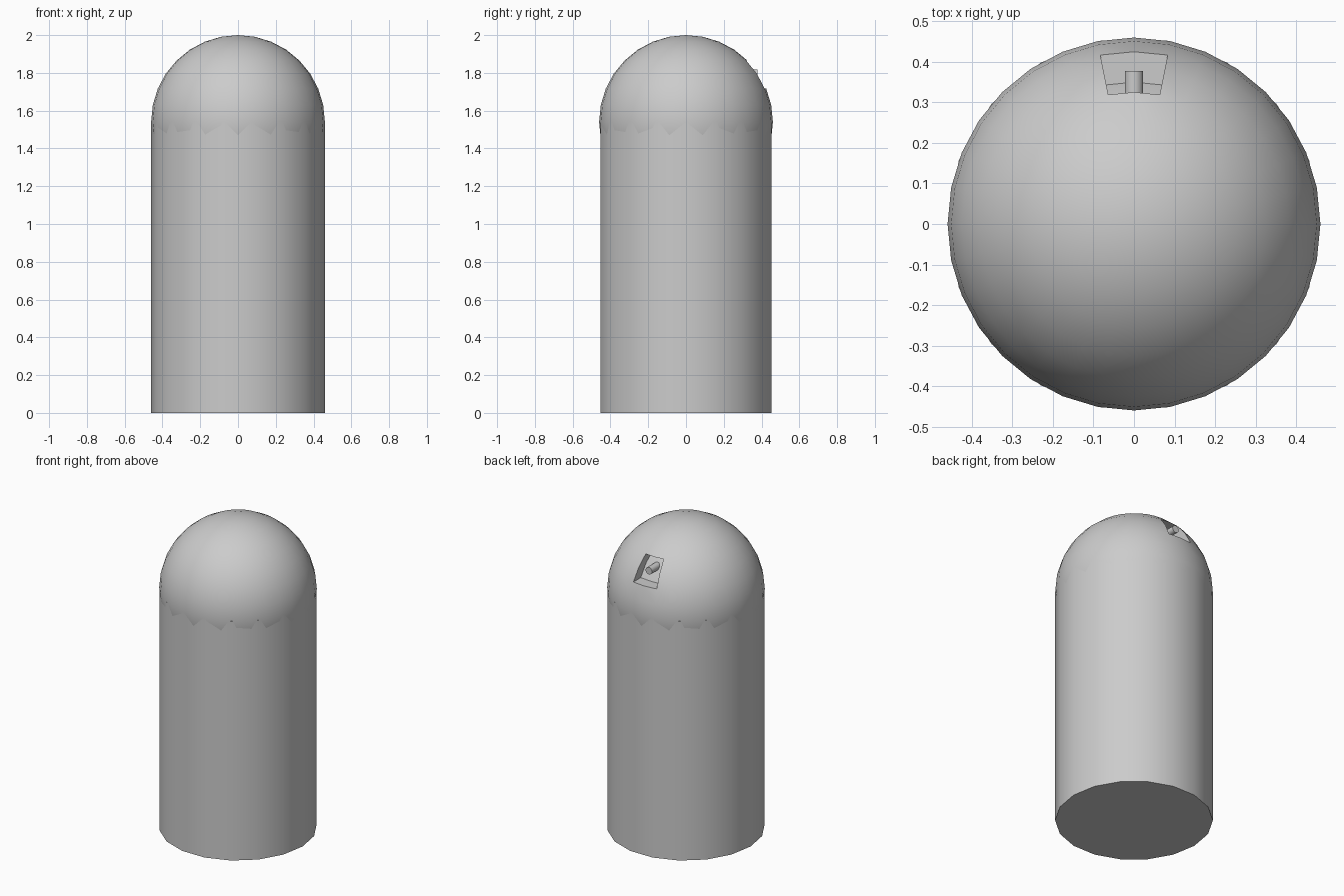
import bpy, bmesh, math
from mathutils import Matrix, Vector

if "Cube" in bpy.data.objects:
    bpy.data.objects.remove(bpy.data.objects["Cube"])

R = 0.46          # body and dome radius
DOME_Z = 1.54     # height of the dome centre
POCKET = 0.075    # depth of the dome recess


def finish(name, bm):
    bmesh.ops.recalc_face_normals(bm, faces=bm.faces)
    mesh = bpy.data.meshes.new(name)
    bm.to_mesh(mesh)
    bm.free()
    obj = bpy.data.objects.new(name, mesh)
    bpy.context.collection.objects.link(obj)
    bpy.ops.object.select_all(action='DESELECT')
    obj.select_set(True)
    bpy.context.view_layer.objects.active = obj
    bpy.ops.object.shade_smooth_by_angle(angle=math.radians(30))
    return obj


def cylinder(name, sides, radius, depth, matrix):
    bm = bmesh.new()
    bmesh.ops.create_cone(bm, cap_ends=True, segments=sides, radius1=radius,
                          radius2=radius, depth=depth, matrix=matrix)
    return finish(name, bm)


# 18-sided body with corners on the x axis
cylinder("body", 18, R, DOME_Z,
         Matrix.Translation((0, 0, DOME_Z / 2)) @ Matrix.Rotation(math.pi / 2, 4, 'Z'))

# dome: sphere with a block of 2 x 2 faces pushed in at the back
bm = bmesh.new()
bmesh.ops.create_uvsphere(bm, u_segments=32, v_segments=16, radius=R)


def in_pocket(face):
    c = face.calc_center_median()
    polar = math.degrees(math.atan2(math.hypot(c.x, c.y), c.z))
    around = math.degrees(math.atan2(c.x, c.y))
    return 45 < polar < 67.5 and abs(around) < 11.25


faces = [f for f in bm.faces if in_pocket(f)]
result = bmesh.ops.extrude_face_region(bm, geom=faces)
moved = [v for v in result["geom"] if isinstance(v, bmesh.types.BMVert)]
bmesh.ops.translate(bm, verts=moved, vec=Vector((0, -POCKET, 0)))
leftover = [f for f in faces if f.is_valid]
if leftover:
    bmesh.ops.delete(bm, geom=leftover, context='FACES')
bmesh.ops.translate(bm, verts=bm.verts, vec=Vector((0, 0, DOME_Z)))
finish("dome", bm)

# peg sticking out of the recess
y0, y1 = 0.28, 0.378
cylinder("recess_peg", 18, 0.023, y1 - y0,
         Matrix.Translation((0, (y0 + y1) / 2, DOME_Z + R * math.cos(math.radians(56.25))))
         @ Matrix.Rotation(math.pi / 2, 4, 'X'))
